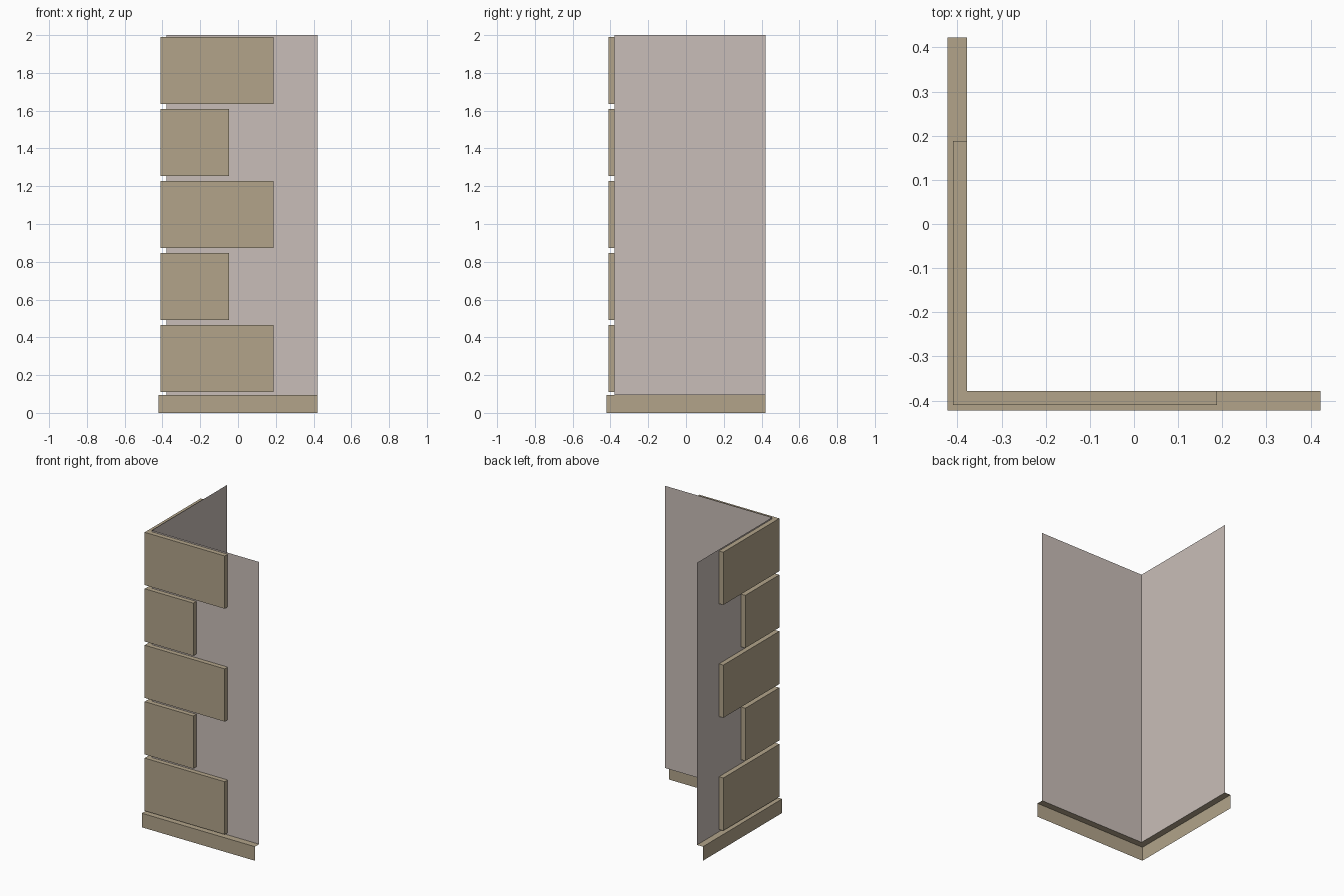
import bpy

cube = bpy.data.objects.get("Cube")
if cube:
    bpy.data.objects.remove(cube, do_unlink=True)


def make_material(name, rgb):
    mat = bpy.data.materials.new(name)
    mat.use_nodes = True
    colour = (*rgb, 1.0)
    mat.diffuse_color = colour
    bsdf = next(n for n in mat.node_tree.nodes if n.type == 'BSDF_PRINCIPLED')
    bsdf.inputs["Base Color"].default_value = colour
    bsdf.inputs["Roughness"].default_value = 0.9
    return mat


plaster = make_material("pale plaster", (0.584, 0.515, 0.479))
stone = make_material("tan stone", (0.445, 0.371, 0.254))


def corner_sweep(name, profile, reach, mat, capped=False):
    """Sweep a (distance out, height) profile round the corner, mitred."""
    n = len(profile)
    verts = [(reach, -d, z) for d, z in profile]
    verts += [(-d, -d, z) for d, z in profile]
    verts += [(-d, reach, z) for d, z in profile]
    faces = []
    for leg in (0, n):
        for i in range(n - 1):
            a = leg + i
            faces.append((a, a + 1, a + n + 1, a + n))
    if capped:
        faces.append(tuple(reversed(range(n))))
        faces.append(tuple(range(2 * n, 3 * n)))
    mesh = bpy.data.meshes.new(name)
    mesh.from_pydata(verts, [], faces)
    mesh.materials.append(mat)
    mesh.update()
    obj = bpy.data.objects.new(name, mesh)
    bpy.context.collection.objects.link(obj)
    return obj


WALL = 0.378      # wall plane distance from the centre
BLOCK = 0.41      # block face distance
PLINTH = 0.422    # plinth face distance
PLINTH_TOP = 0.095

# Thin corner wall
corner_sweep("corner_wall", [(WALL, PLINTH_TOP), (WALL, 2.0)], PLINTH, plaster)

# Open plinth: outer face and top ledge
corner_sweep("plinth", [(PLINTH, 0), (PLINTH, PLINTH_TOP), (WALL, PLINTH_TOP)],
             PLINTH, stone)

# Alternating long and short corner blocks
for row in range(5):
    low = 0.11 + row * 0.381
    high = low + 0.356
    reach = -0.047 if row % 2 else 0.188
    corner_sweep(f"corner_block_{row + 1}",
                 [(WALL, low), (BLOCK, low), (BLOCK, high), (WALL, high)],
                 reach, stone, capped=True)
